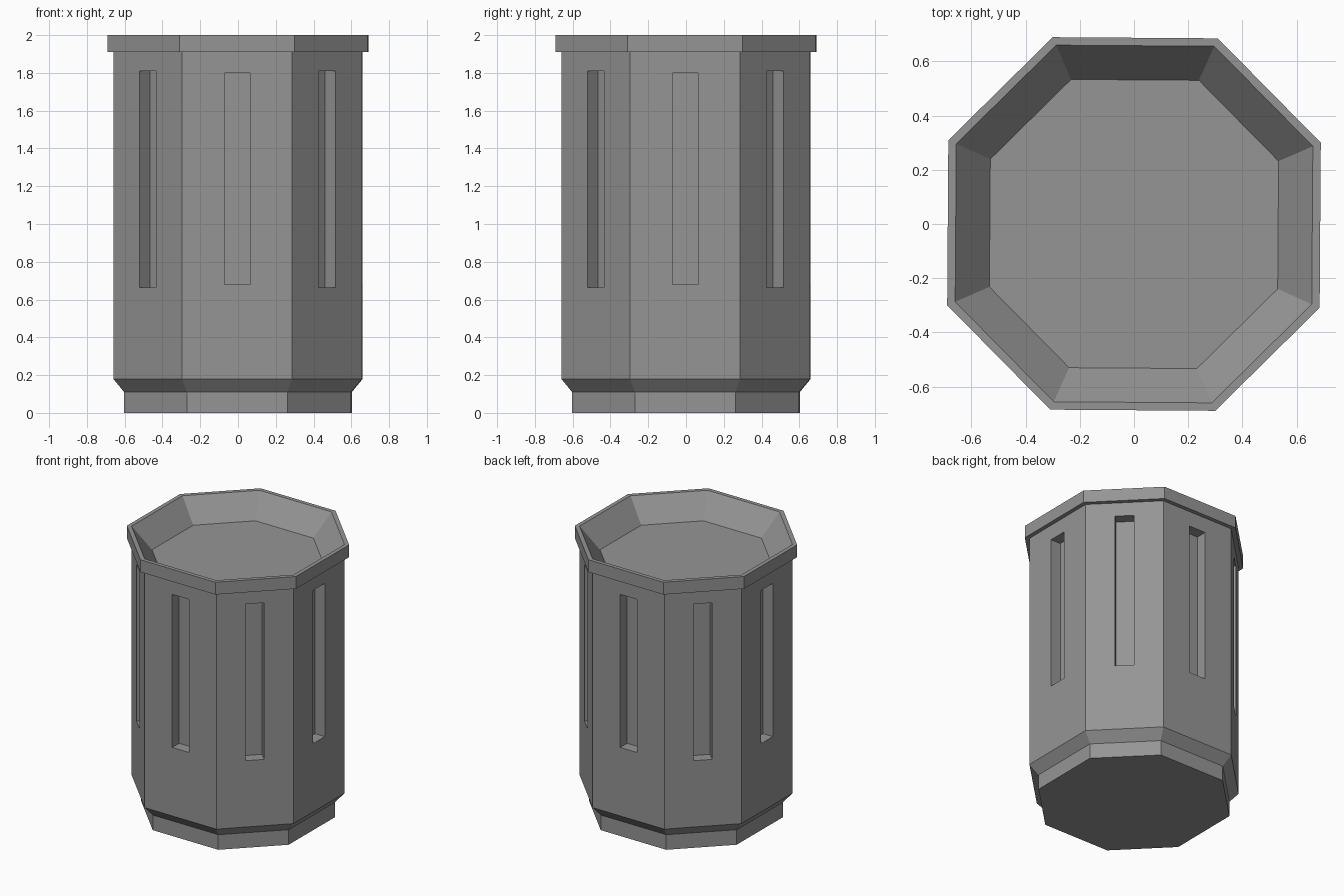
import bpy, bmesh
from math import radians, cos, sin
from mathutils import Vector

cube = bpy.data.objects.get("Cube")
if cube:
    bpy.data.objects.remove(cube)

GREY = (0.30, 0.30, 0.30, 1)
stone = bpy.data.materials.new("grey")
stone.use_nodes = True
stone.diffuse_color = GREY
stone.node_tree.nodes["Principled BSDF"].inputs["Base Color"].default_value = GREY

# Octagon with slightly wider cardinal sides and a tiny twist
ANGLES = [radians(90 * k + side * 23.9 - 0.4) for k in range(4) for side in (-1, 1)]


def loft(bm, profile):
    """Join octagonal rings (radius, height) and return the faces of each band."""
    rings = [[bm.verts.new((r * cos(a), r * sin(a), z)) for a in ANGLES]
             for r, z in profile]
    bands = []
    for low, high in zip(rings, rings[1:]):
        bands.append([bm.faces.new((low[i], low[(i + 1) % 8], high[(i + 1) % 8], high[i]))
                      for i in range(8)])
    return rings, bands


def finish(bm, name):
    mesh = bpy.data.meshes.new(name)
    bm.normal_update()
    bm.to_mesh(mesh)
    bm.free()
    mesh.materials.append(stone)
    obj = bpy.data.objects.new(name, mesh)
    bpy.context.collection.objects.link(obj)
    return obj


def cut_slot(bm, face, width, bottom, top, depth):
    """Sink an upright rectangular slot into a wall panel."""
    face.normal_update()
    normal = face.normal.copy()
    tangent = Vector((0, 0, 1)).cross(normal)
    centre = face.calc_center_median()
    bmesh.ops.inset_individual(bm, faces=[face], thickness=0.05)
    for v in face.verts:
        side = 1 if (v.co - centre).dot(tangent) > 0 else -1
        height = top if v.co.z > centre.z else bottom
        v.co = centre + tangent * side * width / 2
        v.co.z = height
    floor = bmesh.ops.extrude_discrete_faces(bm, faces=[face])["faces"][0]
    bmesh.ops.translate(bm, verts=floor.verts, vec=-normal * depth)


# Body: foot, chamfer and slotted wall
bm = bmesh.new()
rings, bands = loft(bm, [(0.657, 0), (0.657, 0.11), (0.72, 0.18), (0.72, 1.91)])
bm.faces.new(rings[0][::-1])
for i, panel in enumerate(bands[2]):
    if i % 2 == 0:
        cut_slot(bm, panel, 0.135, 0.68, 1.80, 0.08)
    else:
        cut_slot(bm, panel, 0.125, 0.665, 1.81, 0.08)
finish(bm, "body")

# Rim with the sunken sloping dish inside it
bm = bmesh.new()
rings, bands = loft(bm, [(0.72, 1.91), (0.752, 1.91), (0.752, 2.0), (0.72, 2.0), (0.582, 1.84)])
bm.faces.new(rings[-1])
finish(bm, "rim_and_dish")
